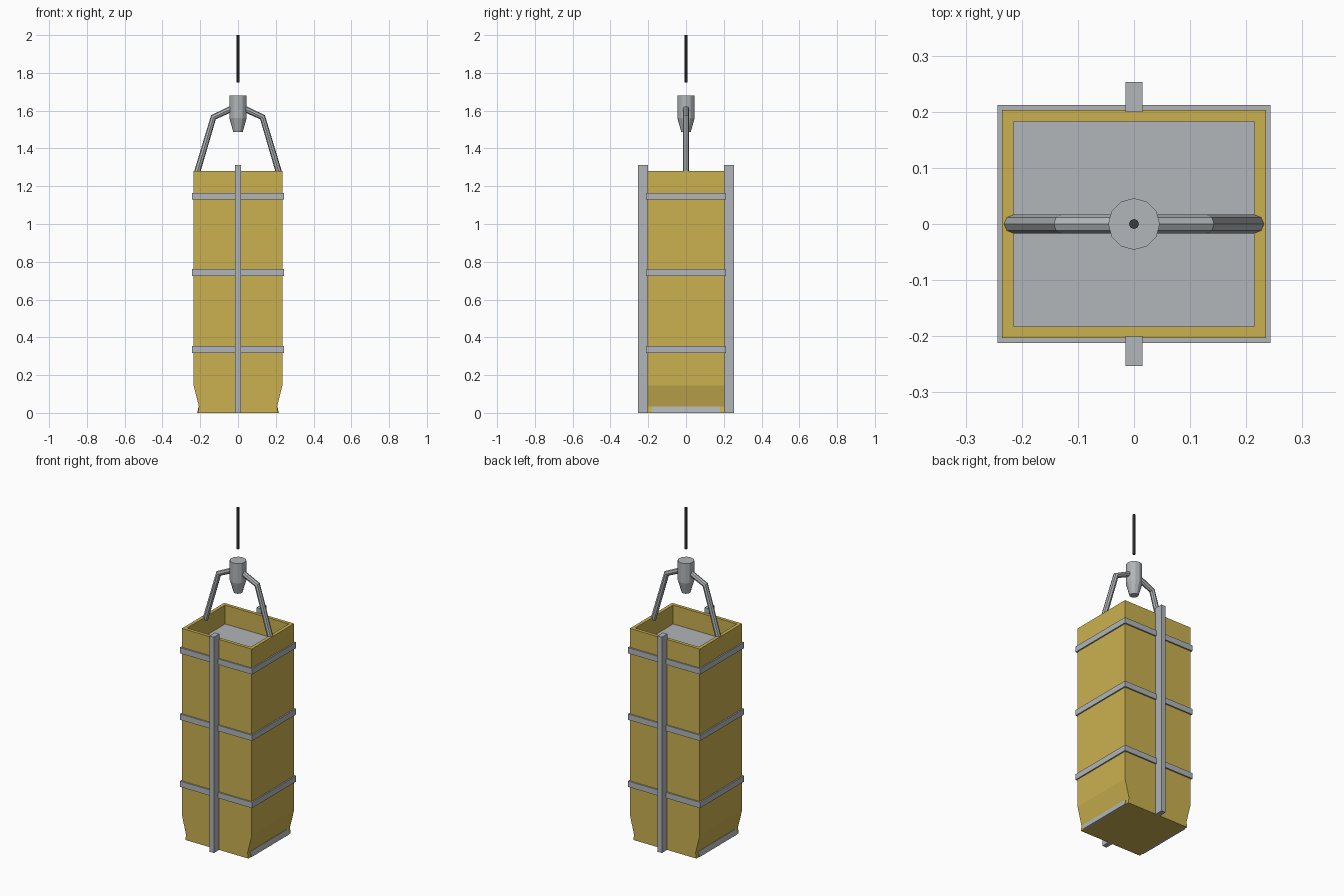
import bpy
import bmesh
from mathutils import Vector

cube = bpy.data.objects.get("Cube")
if cube:
    bpy.data.objects.remove(cube, do_unlink=True)


def material(name, r, g, b):
    m = bpy.data.materials.new(name)
    m.use_nodes = True
    m.diffuse_color = (r, g, b, 1)
    m.node_tree.nodes["Principled BSDF"].inputs["Base Color"].default_value = (r, g, b, 1)
    return m


YELLOW = material("yellow paint", 0.6, 0.44, 0.08)
STEEL = material("grey steel", 0.44, 0.465, 0.48)
ROPE = material("dark rope", 0.045, 0.045, 0.05)


def finish(name, bm, mat):
    bmesh.ops.recalc_face_normals(bm, faces=bm.faces)
    mesh = bpy.data.meshes.new(name)
    bm.to_mesh(mesh)
    bm.free()
    mesh.materials.append(mat)
    obj = bpy.data.objects.new(name, mesh)
    bpy.context.collection.objects.link(obj)
    return obj


def box(name, low, high, mat):
    bm = bmesh.new()
    low, high = Vector(low), Vector(high)
    bmesh.ops.create_cube(bm, size=1)
    bmesh.ops.scale(bm, vec=high - low, verts=bm.verts)
    bmesh.ops.translate(bm, vec=(low + high) / 2, verts=bm.verts)
    return finish(name, bm, mat)


def extrude_profile(points, half_depth):
    """Extrude an x-z outline symmetrically along y."""
    bm = bmesh.new()
    face = bm.faces.new([bm.verts.new((x, -half_depth, z)) for x, z in points])
    out = bmesh.ops.extrude_face_region(bm, geom=[face])
    moved = [v for v in out["geom"] if isinstance(v, bmesh.types.BMVert)]
    bmesh.ops.translate(bm, vec=(0, 2 * half_depth, 0), verts=moved)
    bmesh.ops.recalc_face_normals(bm, faces=bm.faces)
    return bm


def lathe(name, rings, sides, mat):
    """Stack (radius, height) rings into a closed faceted solid."""
    bm = bmesh.new()
    loops = []
    for radius, z in rings:
        ring = bmesh.ops.create_circle(bm, segments=sides, radius=radius)["verts"]
        bmesh.ops.translate(bm, vec=(0, 0, z), verts=ring)
        loops.append(ring)
    for a, b in zip(loops, loops[1:]):
        for i in range(sides):
            j = (i + 1) % sides
            bm.faces.new((a[i], a[j], b[j], b[i]))
    bm.faces.new(loops[0])
    bm.faces.new(loops[-1])
    return finish(name, bm, mat)


# Bucket with tapered foot, flared lip and open top
TOP = 1.28
side = [(0.212, 0), (0.207, 0.033), (0.235, 0.145), (0.235, TOP)]
bm = extrude_profile(side + [(-x, z) for x, z in reversed(side)], 0.2035)
mouth = max(bm.faces, key=lambda f: f.calc_center_median().z)
bmesh.ops.inset_region(bm, faces=[mouth], thickness=0.029)
out = bmesh.ops.extrude_face_region(bm, geom=[mouth])
sunk = [v for v in out["geom"] if isinstance(v, bmesh.types.BMVert)]
bmesh.ops.delete(bm, geom=[f for f in bm.faces if f == mouth], context="FACES")
bmesh.ops.translate(bm, vec=(0, 0, -0.13), verts=sunk)
finish("bucket", bm, YELLOW)

# Reinforcing bands; the top one also closes the bucket interior
for label, z in (("lower", 0.318), ("middle", 0.726), ("upper", 1.13)):
    box(label + "_band", (-0.243, -0.212, z), (0.243, 0.212, z + 0.035), STEEL)

# Guide rails front and back, door lips left and right
for label, s in (("front", -1), ("back", 1)):
    y0, y1 = sorted((s * 0.2, s * 0.253))
    box(label + "_guide_rail", (-0.015, y0, 0), (0.015, y1, 1.312), STEEL)
for label, s in (("left", 1), ("right", -1)):
    lip = [(0.2, 0), (0.216, 0), (0.209, 0.033), (0.2, 0.033)]
    finish(label + "_door_lip", extrude_profile([(s * x, z) for x, z in lip], 0.18), STEEL)

# Bent lifting arms
for label, s in (("left", 1), ("right", -1)):
    curve = bpy.data.curves.new(label + "_lifting_arm", "CURVE")
    curve.dimensions = "3D"
    curve.bevel_depth = 0.0165
    curve.bevel_resolution = 2
    curve.use_fill_caps = True
    path = [(0.219, 1.265), (0.13, 1.565), (0.02, 1.617)]
    spline = curve.splines.new("POLY")
    spline.points.add(len(path) - 1)
    for p, (x, z) in zip(spline.points, path):
        p.co = (s * x, 0, z, 1)
    source = bpy.data.objects.new(label + "_arm_path", curve)
    bpy.context.collection.objects.link(source)
    bpy.context.view_layer.update()
    mesh = bpy.data.meshes.new_from_object(
        source.evaluated_get(bpy.context.evaluated_depsgraph_get()))
    bpy.data.objects.remove(source, do_unlink=True)
    mesh.materials.clear()
    mesh.materials.append(STEEL)
    for poly in mesh.polygons:
        poly.use_smooth = False
    arm = bpy.data.objects.new(label + "_lifting_arm", mesh)
    bpy.context.collection.objects.link(arm)

# Rope socket and hoist rope
lathe("rope_socket", [(0.025, 1.487), (0.046, 1.56), (0.046, 1.68)], 12, STEEL)
lathe("hoist_rope", [(0.009, 1.75), (0.009, 2.0)], 8, ROPE)
